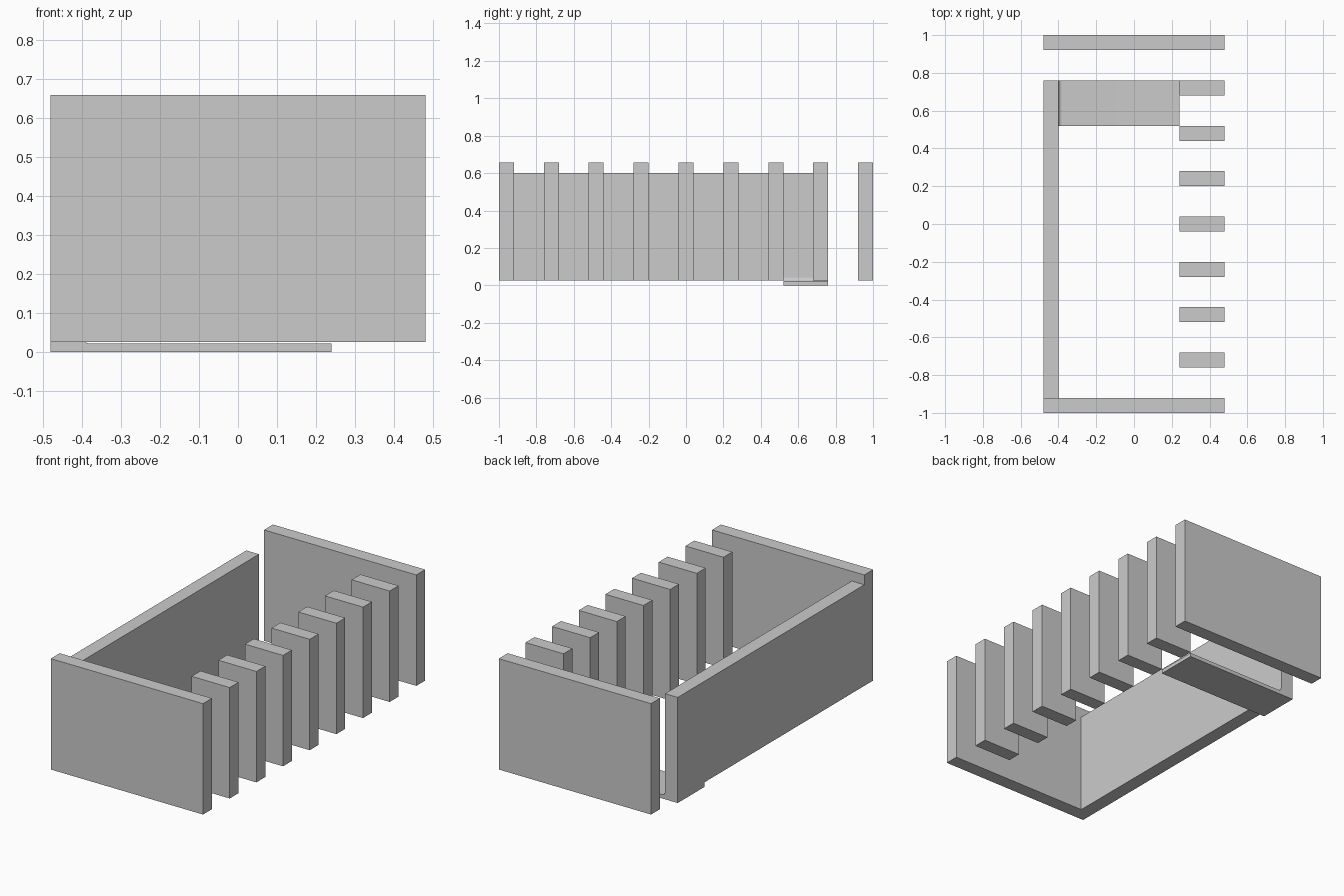
import bpy, bmesh, math

if "Cube" in bpy.data.objects:
    bpy.data.objects.remove(bpy.data.objects["Cube"])

BOTTOM, TOP, SIDE_TOP = 0.026, 0.658, 0.602
HALF_X, T = 0.48, 0.08          # half width, wall thickness
SLAT_X = 0.24                   # inner edge of the slats


def make_object(name, bm):
    bmesh.ops.recalc_face_normals(bm, faces=bm.faces)
    mesh = bpy.data.meshes.new(name)
    bm.to_mesh(mesh)
    bm.free()
    obj = bpy.data.objects.new(name, mesh)
    bpy.context.collection.objects.link(obj)
    return obj


def box(name, x, y, z):
    bm = bmesh.new()
    bmesh.ops.create_cube(bm, size=1)
    for v in bm.verts:
        v.co = [(a + b) / 2 + c * (b - a) for (a, b), c in zip((x, y, z), v.co)]
    return make_object(name, bm)


# End walls
box("front_wall", (-HALF_X, HALF_X), (-1, -1 + T), (BOTTOM, TOP))
box("back_wall", (-HALF_X, HALF_X), (1 - T, 1), (BOTTOM, TOP))

# Long side wall, lower than the ends and stopping short of the back
box("side_wall", (-HALF_X, -HALF_X + T), (-1 + T, 0.76), (BOTTOM, SIDE_TOP))

# Evenly spaced slats along the open side
for i in range(-3, 4):
    y = i * 0.24
    box(f"slat_{i + 4}", (SLAT_X, HALF_X), (y - T / 2, y + T / 2), (BOTTOM, TOP))

# Floor plate: thin profile with a small fillet up against the side wall
wall_x, plate_top, r = -HALF_X + T, 0.022, 0.02
profile = [(-HALF_X, 0), (SLAT_X, 0), (SLAT_X, plate_top)]
for k in range(7):
    a = math.radians(270 - 15 * k)
    profile.append((wall_x + r + r * math.cos(a), plate_top + r + r * math.sin(a)))
profile += [(wall_x, BOTTOM), (-HALF_X, BOTTOM)]
bm = bmesh.new()
face = bm.faces.new([bm.verts.new((x, 0.52, z)) for x, z in profile])
ext = bmesh.ops.extrude_face_region(bm, geom=[face], use_keep_orig=True)
for v in ext["geom"]:
    if isinstance(v, bmesh.types.BMVert):
        v.co.y = 0.76
plate = make_object("floor_plate", bm)
bpy.context.view_layer.objects.active = plate
plate.select_set(True)
bpy.ops.object.shade_smooth_by_angle(angle=math.radians(30))
